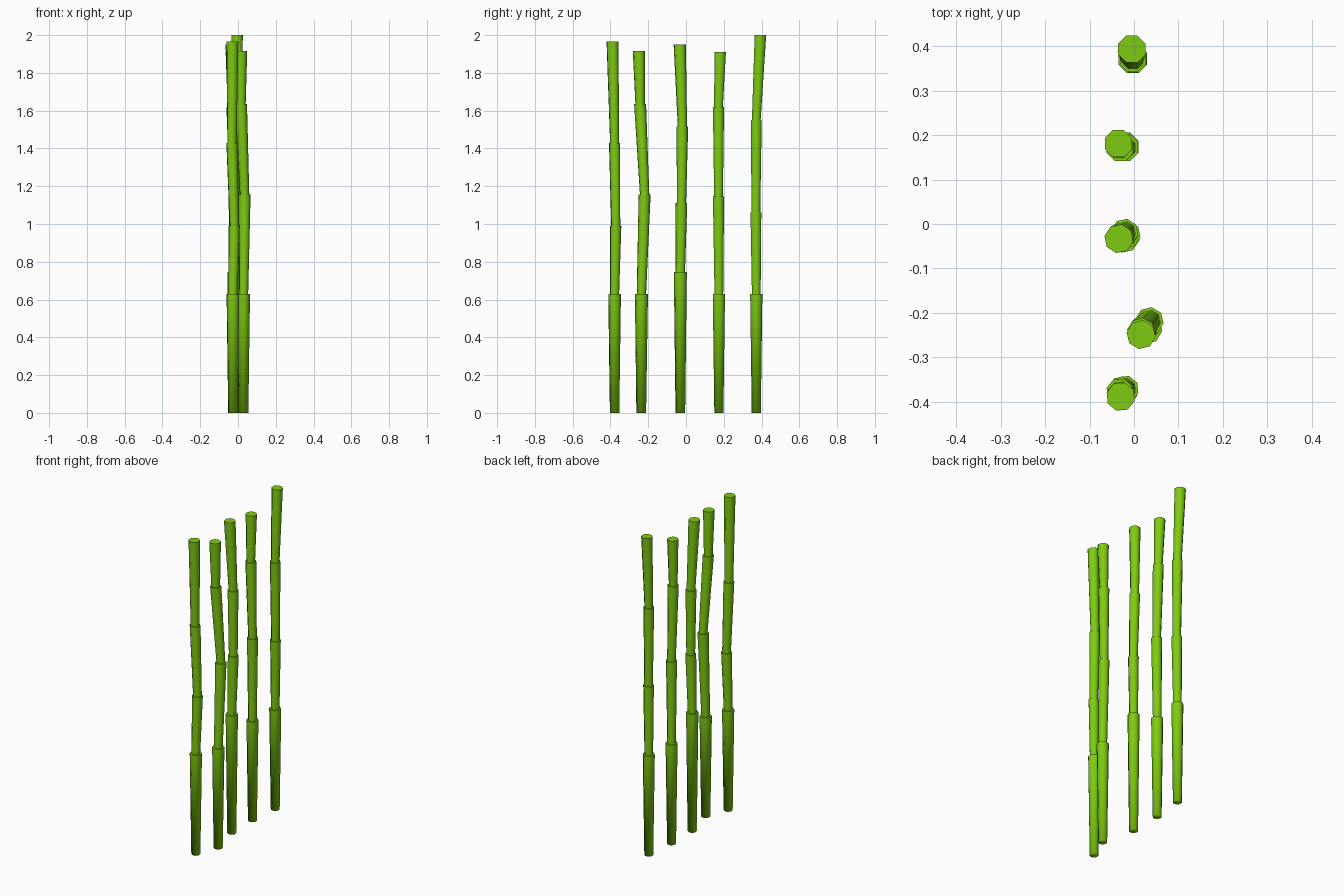
import bpy, bmesh, math

if "Cube" in bpy.data.objects:
    bpy.data.objects.remove(bpy.data.objects["Cube"])

SIDES = 8
green = bpy.data.materials.new("bamboo green")
green.diffuse_color = (0.21, 0.60, 0.006, 1)
green.use_nodes = True
green.node_tree.nodes["Principled BSDF"].inputs["Base Color"].default_value = green.diffuse_color


def stalk(name, joints, phase):
    """Stacked segments, each flaring towards its top, ending in a sharp ledge."""
    bm = bmesh.new()

    def ring(x, y, z, r):
        return [bm.verts.new((x + r * math.cos(phase + math.tau * i / SIDES),
                              y + r * math.sin(phase + math.tau * i / SIDES), z))
                for i in range(SIDES)]

    def bridge(a, b, smooth):
        for i in range(SIDES):
            j = (i + 1) % SIDES
            bm.faces.new((a[i], a[j], b[j], b[i])).smooth = smooth

    def sharpen(loop):
        for i in range(SIDES):
            e = bm.edges.get((loop[i], loop[(i + 1) % SIDES]))
            if e:
                e.smooth = False

    x, y, z, _ = joints[0]
    low = ring(x, y, z, 0.026)
    # rounded-looking foot: the base cap shares smooth normals with the sides
    bm.faces.new(low[::-1]).smooth = True
    for k, (x, y, z, r) in enumerate(joints[1:], 1):
        top = ring(x, y, z, r)
        bridge(low, top, True)
        if k < len(joints) - 1:
            # ledge in to the next, narrower segment
            low = ring(x, y, z, 0.025)
            bridge(top, low, False)
            sharpen(low)
        else:
            bm.faces.new(top)
        sharpen(top)
    me = bpy.data.meshes.new(name)
    bm.to_mesh(me)
    bm.free()
    me.materials.append(green)
    ob = bpy.data.objects.new(name, me)
    bpy.context.collection.objects.link(ob)


# joints: x, y, z, radius at the top of each segment
P = math.pi / 8
stalks = [
    ([(-.027, -.378, 0, 0), (-.027, -.378, .63, .035), (-.02, -.372, .99, .031),
      (-.032, -.378, 1.43, .031), (-.030, -.389, 1.965, .033)], P + 0.1),
    ([(.029, -.237, 0, 0), (.029, -.236, .63, .035), (.035, -.219, 1.155, .032),
      (.016, -.243, 1.635, .032), (.016, -.249, 1.915, .033)], P + 0.25),
    ([(-.022, -.03, 0, 0), (-.022, -.03, .745, .035), (-.016, -.024, 1.11, .031),
      (-.021, -.019, 1.515, .031), (-.034, -.033, 1.95, .033)], P + 0.2),
    ([(-.022, .174, 0, 0), (-.022, .174, .63, .035), (-.02, .172, 1.145, .032),
      (-.032, .172, 1.62, .032), (-.035, .181, 1.91, .033)], P),
    ([(-.003, .372, 0, 0), (-.003, .372, .63, .035), (0, .37, 1.06, .031),
      (-.003, .372, 1.55, .031), (-.005, .394, 2.0, .033)], P),
]
for n, (joints, phase) in enumerate(stalks, 1):
    stalk(f"bamboo_stalk_{n}", joints, phase)
